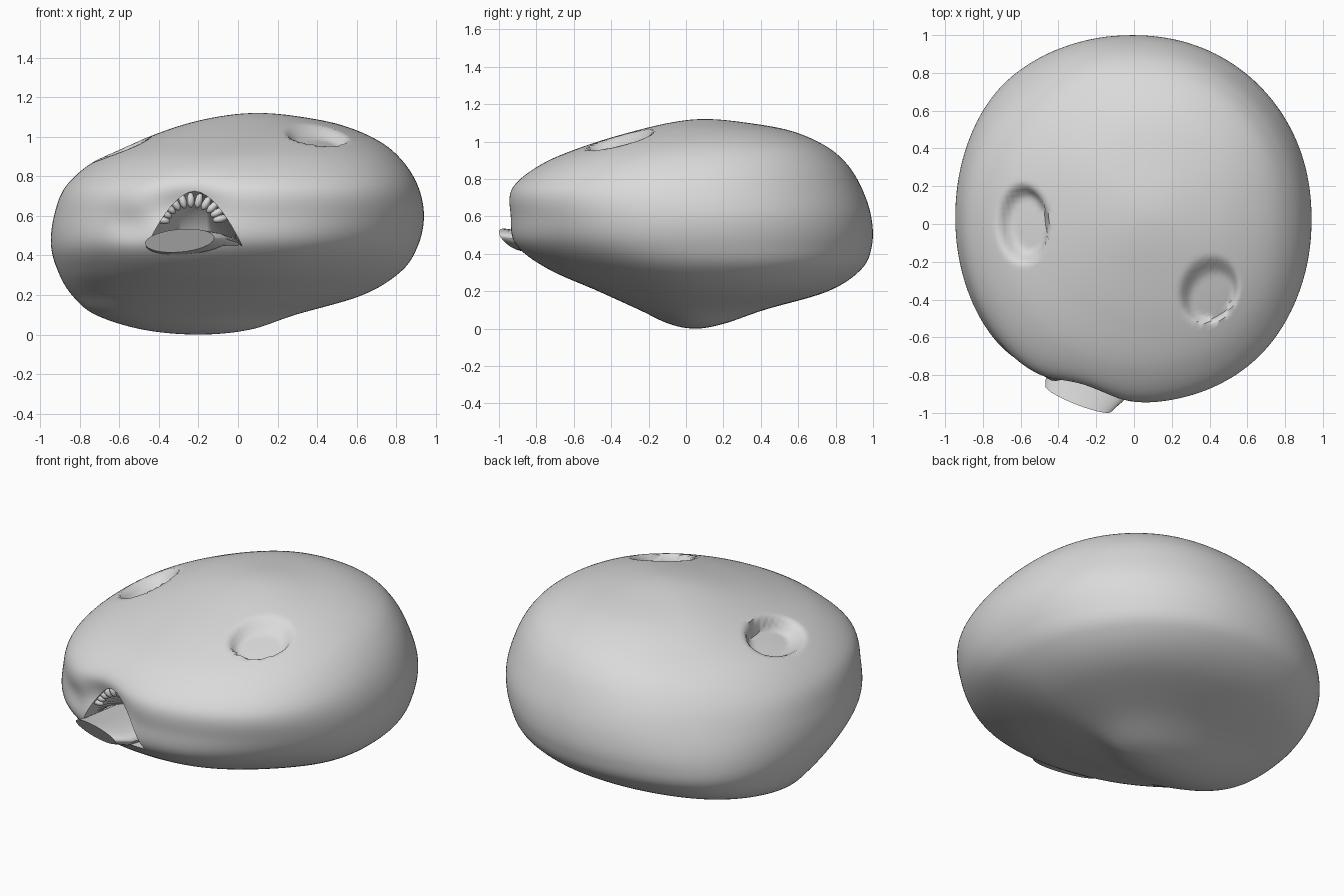
import bpy, bmesh, math
from mathutils import Vector, Matrix

if "Cube" in bpy.data.objects:
    bpy.data.objects.remove(bpy.data.objects["Cube"])

grey = bpy.data.materials.new("plain grey")
grey.use_nodes = True
grey.diffuse_color = (0.7, 0.7, 0.7, 1)
grey.node_tree.nodes["Principled BSDF"].inputs["Base Color"].default_value = (0.7, 0.7, 0.7, 1)


def finish(bm, name):
    """Turn a bmesh into a named object and make it active."""
    bmesh.ops.recalc_face_normals(bm, faces=bm.faces[:])
    mesh = bpy.data.meshes.new(name)
    bm.to_mesh(mesh)
    bm.free()
    mesh.materials.append(grey)
    obj = bpy.data.objects.new(name, mesh)
    bpy.context.collection.objects.link(obj)
    activate(obj)
    return obj


def activate(obj):
    bpy.ops.object.select_all(action='DESELECT')
    obj.select_set(True)
    bpy.context.view_layer.objects.active = obj


def soften(angle=40):
    bpy.ops.object.shade_smooth_by_angle(angle=math.radians(angle))


def bridge(bm, loops, cap=True):
    """Join closed loops of equal length with quads, capping the ends."""
    count = len(loops[0])
    for a, b in zip(loops, loops[1:]):
        for j in range(count):
            n = (j + 1) % count
            bm.faces.new((a[j], a[n], b[n], b[j]))
    if cap:
        bm.faces.new(loops[0])
        bm.faces.new(loops[-1])


def smooth(t):
    t = max(0.0, min(1.0, t))
    return t * t * (3 - 2 * t)


def spline(a, b, c, d, t):
    return [0.5 * (2 * q + (r - p) * t + (2 * p - 5 * q + 4 * r - s) * t * t
                   + (3 * q - p - 3 * r + s) * t ** 3)
            for p, q, r, s in zip(a, b, c, d)]


# Head cross-sections: height, right, left, front, back
SECTIONS = [
    (0.0, -0.2, -0.2, 0.05, 0.05),
    (0.025, -0.48, 0.06, -0.09, 0.2),
    (0.1, -0.72, 0.29, -0.25, 0.42),
    (0.2, -0.84, 0.63, -0.47, 0.76),
    (0.32, -0.91, 0.825, -0.74, 0.94),
    (0.45, -0.945, 0.91, -0.91, 0.995),
    (0.6, -0.93, 0.94, -0.94, 0.99),
    (0.75, -0.87, 0.91, -0.93, 0.94),
    (0.88, -0.72, 0.83, -0.77, 0.86),
    (0.98, -0.5, 0.71, -0.53, 0.74),
    (1.06, -0.28, 0.52, -0.26, 0.55),
    (1.105, -0.08, 0.29, -0.06, 0.29),
    (1.12, 0.1, 0.1, 0.1, 0.1),
]
SEGMENTS, STEPS = 192, 10

# Fullness of each quarter, low and high (left?, back?): smaller is fuller
FULLNESS = {(True, True): (0.95, 0.96), (False, True): (0.87, 1.0),
            (False, False): (0.93, 0.92), (True, False): (1.06, 0.92)}


def mirrored(s):
    return (s[0], s[2], s[1], s[4], s[3])


# Head: smooth loft through the sections
rows = [mirrored(SECTIONS[1])] + SECTIONS + [mirrored(SECTIONS[-2])]
levels = []
for i in range(1, len(rows) - 2):
    for k in range(STEPS):
        levels.append(spline(*rows[i - 1:i + 3], k / STEPS))
bm = bmesh.new()
rings = []
for z, x0, x1, y0, y1 in levels[1:]:
    ring = []
    for j in range(SEGMENTS):
        a = math.tau * j / SEGMENTS
        c, s = math.cos(a), math.sin(a)
        low, high = FULLNESS[(c > 0, s > 0)]
        quarter = low + (high - low) * smooth((z - 0.25) / 0.5)
        power = 0.95 + (quarter - 0.95) * (2 * c * s) ** 2
        c, s = (math.copysign(abs(v) ** power, v) for v in (c, s))
        ring.append(bm.verts.new(((x0 + x1) / 2 + c * (x1 - x0) / 2,
                                  (y0 + y1) / 2 + s * (y1 - y0) / 2, z)))
    rings.append(ring)
bridge(bm, rings, cap=False)
for ring, s in ((rings[0], SECTIONS[0]), (rings[-1], SECTIONS[-1])):
    tip = bm.verts.new((s[1], s[3], s[0]))
    for j in range(SEGMENTS):
        bm.faces.new((ring[j], ring[(j + 1) % SEGMENTS], tip))

# Eye sockets: centre, half sizes, turn, push; steeper on the side pushed towards
EYES = [((-0.585, 0.0), (0.115, 0.18), 0.05, Vector((0.025, 0, -0.07))),
        ((0.4, -0.355), (0.13, 0.155), -0.5, Vector((0.008, -0.016, -0.06)))]
# Dents round the mouth: x, z, width, height, depth
DENTS = [(-0.27, 0.65, 0.17, 0.12, 0.08),
         (-0.54, 0.55, 0.12, 0.08, 0.03)]
for v in bm.verts:
    x, y, z = v.co
    if z > 0.7:
        for centre, (w, l), turn, push in EYES:
            d = Vector((x, y)) - Vector(centre)
            p = Matrix.Rotation(-turn, 2) @ d
            r = math.hypot(p.x / w, p.y / l)
            side = d.normalized().dot(push.xy.normalized())
            soft = 0.42 - 0.14 * side
            v.co += push * smooth((1.0 + soft / 2 - r) / soft)
    if y < -0.4:
        for dx, dz, w, h, depth in DENTS:
            v.co.y += depth * math.exp(-((x - dx) / w) ** 2 - ((z - dz) / h) ** 2)
head = finish(bm, "head")

# Mouth: arched opening cut into the head, its roof sloping down inside
bm = bmesh.new()
arch = []
for i in range(25):
    u = -math.cos(math.pi * i / 24)
    arch.append((-0.22 + 0.24 * u, 0.275 * (1 - abs(u) ** 1.8)))
loops = [[bm.verts.new((x, y, 0.45 + h * scale)) for x, h in arch]
         for y, scale in ((-1.2, 1), (-0.76, 1), (-0.55, 0.2))]
bridge(bm, loops)
cutter = finish(bm, "mouth_cutter")
cutter.hide_render = True
activate(head)
cut = head.modifiers.new("mouth", 'BOOLEAN')
cut.operation = 'DIFFERENCE'
cut.solver = 'EXACT'
cut.object = cutter
bpy.ops.object.modifier_apply(modifier=cut.name)
bpy.data.objects.remove(cutter)
activate(head)
soften(50)

# Lower lip: jutting scoop with a slanted oval front, widening into the mouth
bm = bmesh.new()
loops = []
for centre, half, front, lean, drop in ((-0.295, 0.175, -0.94, 0.6, 0.0),
                                        (-0.26, 0.205, -0.87, 0.2, -0.01),
                                        (-0.225, 0.23, -0.6, 0.0, -0.03)):
    loop = []
    for j in range(32):
        a = math.tau * j / 32
        dx = half * math.cos(a)
        z = 0.475 + 0.058 * math.sin(a) + 0.08 * dx
        y = front - 0.33 * dx + lean * (0.5 - z)
        loop.append(bm.verts.new((centre + dx, y, z + drop)))
    loops.append(loop)
bridge(bm, loops)
finish(bm, "lower_lip")
soften()

# Upper teeth: small pegs along the arch, pointing inward
bm = bmesh.new()
for i in range(11):
    a = math.radians(14 + 15.5 * i)
    place = Matrix.Translation((-0.235 + 0.15 * math.cos(a), -0.78,
                                0.555 + 0.125 * math.sin(a)))
    turn = Matrix.Rotation(math.pi / 2 - a, 4, 'Y')
    size = Matrix.Diagonal((0.02, 0.025, 0.04, 1))
    bmesh.ops.create_icosphere(bm, subdivisions=2, radius=1, matrix=place @ turn @ size)
finish(bm, "upper_teeth")
soften(60)
